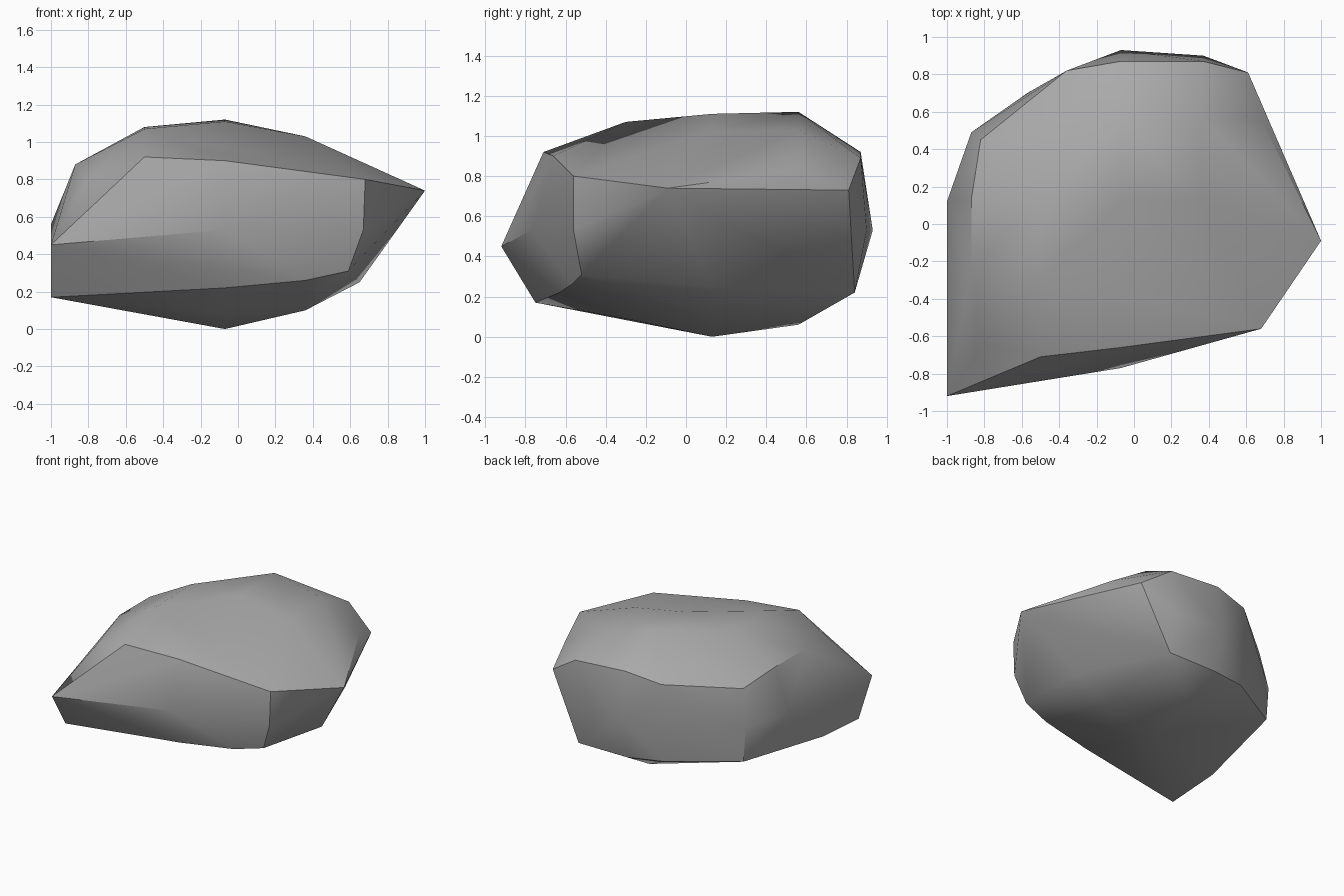
import bpy
import bmesh
import math

# Remove the default cube only
default_cube = bpy.data.objects.get("Cube")
if default_cube:
    bpy.data.objects.remove(default_cube, do_unlink=True)


def make_material(name, colour):
    material = bpy.data.materials.new(name)
    material.use_nodes = True
    material.diffuse_color = colour
    shader = next(n for n in material.node_tree.nodes if n.type == "BSDF_PRINCIPLED")
    shader.inputs["Base Color"].default_value = colour
    return material


# Corners of the chipped boulder, grouped by the facet ring they belong to
underside = [
    (-.07, .13, 0), (-.07, .56, .06), (-.07, -.3, .09),
    (.36, .13, .1), (.65, .13, .25),
]
lower_ring = [
    (-1, -.75, .17), (-1, -.3, .2), (-.85, .49, .26),
    (-.36, .78, .24), (-.07, .84, .22), (.36, .84, .22),
    (.59, -.52, .31), (.36, -.57, .26), (-.07, -.63, .22),
]
girdle = [
    (-1, -.92, .45), (-1, .12, .56), (-.87, .49, .53),
    (-.57, .7, .53), (-.07, .93, .53), (.37, .9, .53),
    (.67, -.56, .53), (-.07, -.77, .53), (1, -.09, .74),
]
shoulder = [
    (-.8, -.64, .81), (-.5, -.71, .92), (-.07, -.66, .9),
    (.68, -.56, .8), (.68, .56, .83), (.61, .81, .73),
    (.37, .87, .89), (-.07, .87, .92), (-.36, .82, .87),
    (-.82, .45, .82), (-.87, .13, .88), (-.87, -.25, .88),
]
crown = [
    (-.5, -.3, 1.07), (-.5, .13, 1.08), (-.07, .13, 1.11),
    (-.07, .56, 1.12), (.36, .13, 1.03), (.36, .56, 1.03),
]


def stretch_hull(name, rings, material):
    """Stretch one closed skin over all rings of corners."""
    bm = bmesh.new()
    for ring in rings:
        for corner in ring:
            bm.verts.new(corner)
    hull = bmesh.ops.convex_hull(bm, input=bm.verts[:])
    spare = {v for v in hull["geom_interior"] + hull["geom_unused"]
             if isinstance(v, bmesh.types.BMVert)}
    bmesh.ops.delete(bm, geom=list(spare), context="VERTS")
    bmesh.ops.recalc_face_normals(bm, faces=bm.faces[:])
    mesh = bpy.data.meshes.new(name)
    bm.to_mesh(mesh)
    bm.free()
    mesh.materials.append(material)
    boulder = bpy.data.objects.new(name, mesh)
    bpy.context.collection.objects.link(boulder)
    return boulder


stone = make_material("stone grey", (.4, .4, .4, 1))
boulder = stretch_hull("boulder", [underside, lower_ring, girdle, shoulder, crown], stone)

# Soft facets with crisp chipped edges
bpy.ops.object.select_all(action="DESELECT")
boulder.select_set(True)
bpy.context.view_layer.objects.active = boulder
bpy.ops.object.shade_smooth_by_angle(angle=math.radians(35))
